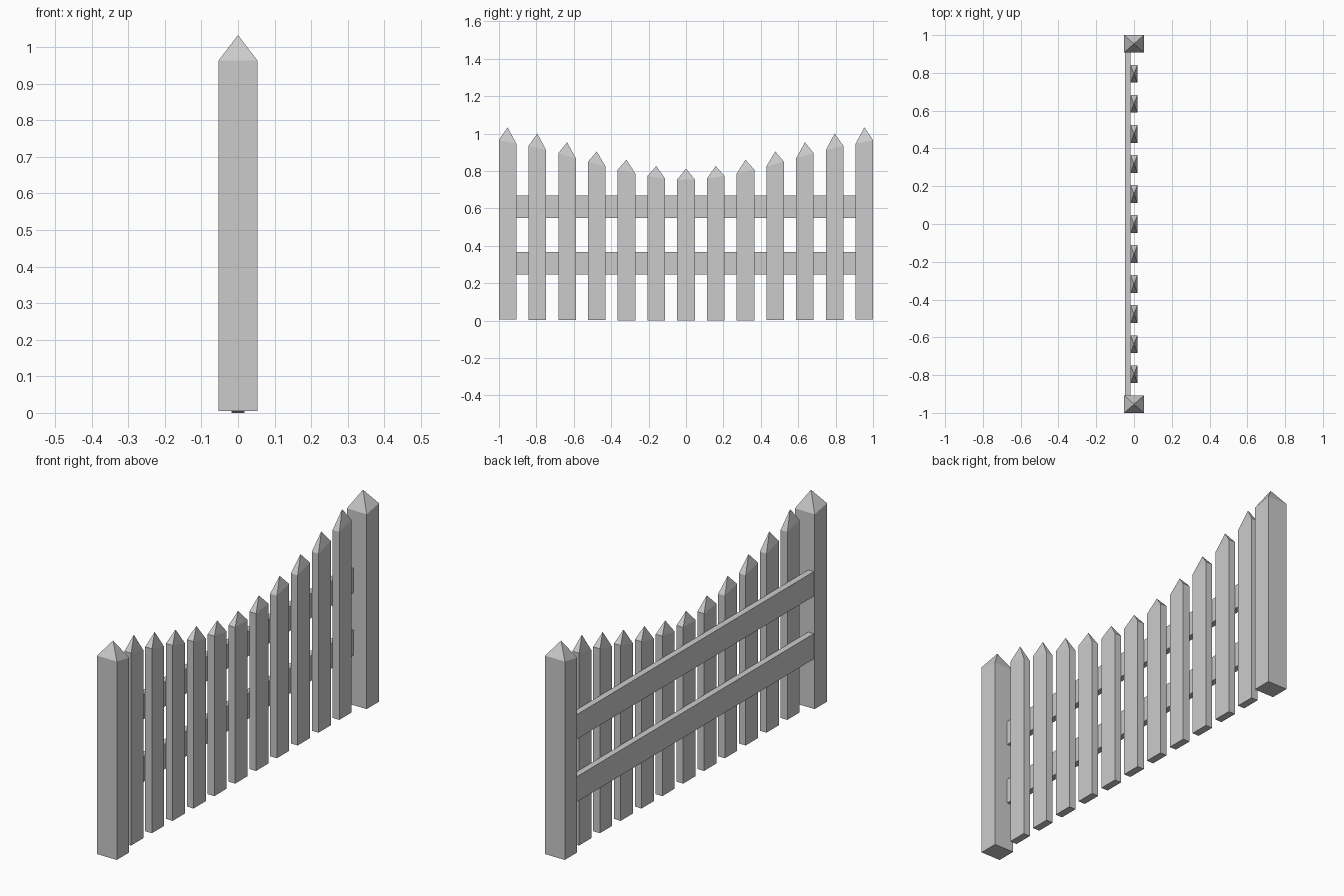
import bpy

if "Cube" in bpy.data.objects:
    bpy.data.objects.remove(bpy.data.objects["Cube"])

SPACING = 0.159     # distance between uprights
HALF = 0.047        # half width of every upright along y
# peak heights from the middle picket outwards (last value: outer edge line)
PEAKS = [0.812, 0.826, 0.86, 0.904, 0.953, 1.0, 1.033, 1.063]


def peak(y):
    """Height of the dipping top line at y."""
    t = abs(y) / SPACING
    i = min(int(t), len(PEAKS) - 2)
    return PEAKS[i] + (PEAKS[i + 1] - PEAKS[i]) * (t - i)


def make(name, verts, faces):
    mesh = bpy.data.meshes.new(name)
    mesh.from_pydata(verts, [], faces)
    obj = bpy.data.objects.new(name, mesh)
    bpy.context.collection.objects.link(obj)
    return obj


SIDES = [(0, 1, 5, 4), (1, 2, 6, 5), (2, 3, 7, 6), (3, 0, 4, 7), (3, 2, 1, 0)]


def upright(name, y, hx):
    """Square bar with a pyramid tip, shoulders following the top line."""
    foot = 0.005 * (peak(y) - PEAKS[0]) / 0.22
    corners = [(-hx, y - HALF), (hx, y - HALF), (hx, y + HALF), (-hx, y + HALF)]
    verts = [(x, v, foot) for x, v in corners]
    verts += [(x, v, 0.925 * peak(v)) for x, v in corners]
    verts.append((0, y, peak(y)))
    tip = [(4 + i, 4 + (i + 1) % 4, 8) for i in range(4)]
    make(name, verts, SIDES + tip)


def rail(name, z0, z1):
    corners = [(-0.048, -0.908), (-0.018, -0.908), (-0.018, 0.908), (-0.048, 0.908)]
    verts = [(x, y, z) for z in (z0, z1) for x, y in corners]
    make(name, verts, SIDES + [(4, 5, 6, 7)])


# Pickets, with thicker posts at both ends
for i in range(-6, 7):
    if abs(i) == 6:
        upright("end_post", i * SPACING, 0.053)
    else:
        upright("picket", i * SPACING, 0.018)

# Horizontal rails behind the pickets
rail("lower_rail", 0.246, 0.368)
rail("upper_rail", 0.549, 0.668)
